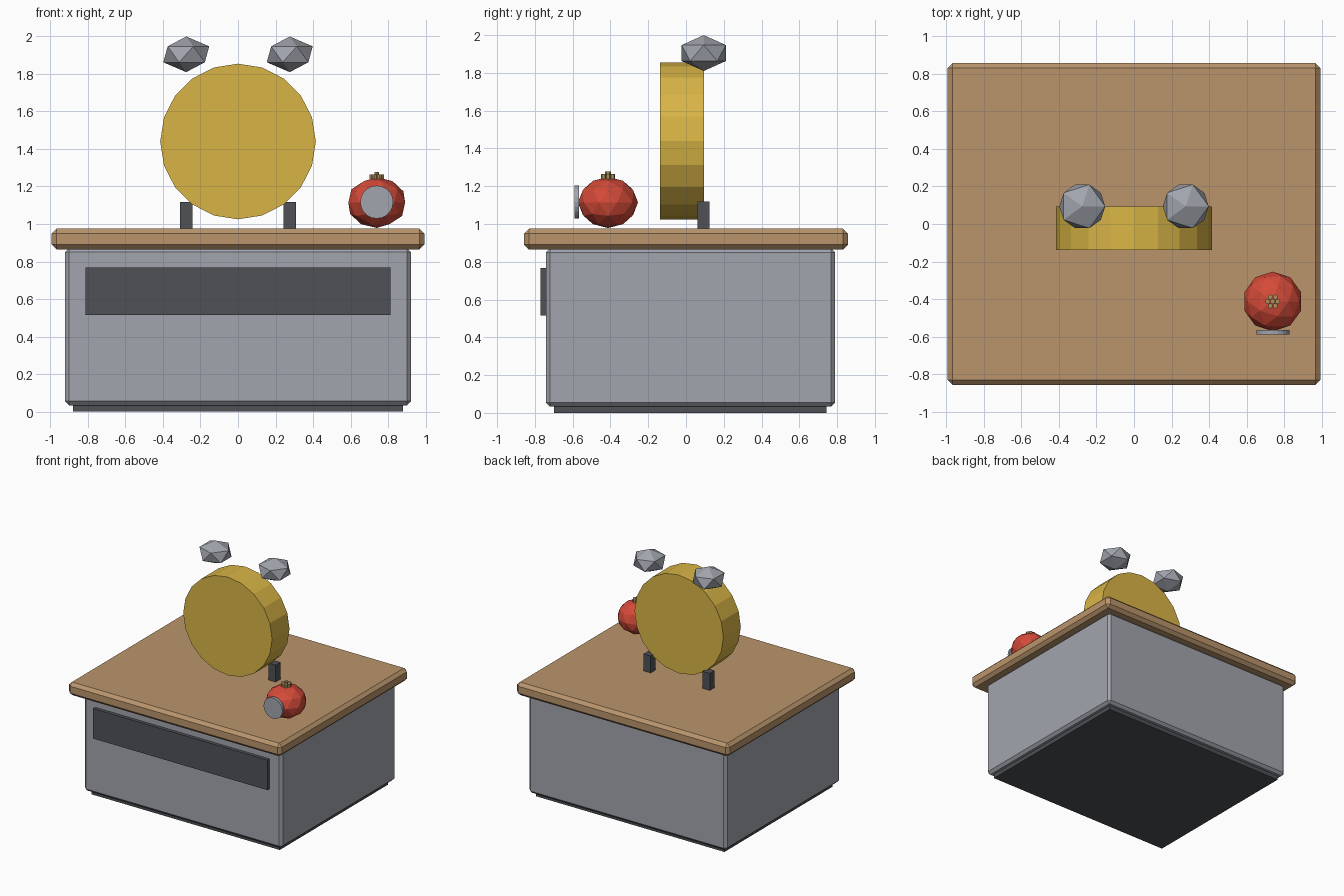
import bpy, math

if "Cube" in bpy.data.objects:
    bpy.data.objects.remove(bpy.data.objects["Cube"])


def srgb(r, g, b):
    lin = lambda c: c / 12.92 if c <= 0.04045 else ((c + 0.055) / 1.055) ** 2.4
    return [lin(c / 255) for c in (r, g, b)] + [1.0]


def material(name, rgb):
    m = bpy.data.materials.new(name)
    m.diffuse_color = srgb(*rgb)
    m.use_nodes = True
    m.node_tree.nodes["Principled BSDF"].inputs["Base Color"].default_value = m.diffuse_color
    return m


WOOD = material("wood", (186, 149, 108))
GREY = material("grey_metal", (162, 165, 174))
DARK = material("dark_grey", (78, 81, 86))
GOLD = material("gold", (217, 181, 70))
RED = material("red", (212, 74, 56))
TAN = material("stem_tan", (172, 142, 92))


def finish(name, mat):
    ob = bpy.context.object
    ob.name = name
    ob.data.materials.append(mat)
    return ob


def box(name, x, y, z, mat, bevel=0):
    """Box from (min, max) ranges, with an optional flat chamfer."""
    rng = (x, y, z)
    bpy.ops.mesh.primitive_cube_add(size=1, location=[(a + b) / 2 for a, b in rng])
    ob = finish(name, mat)
    ob.scale = [b - a for a, b in rng]
    bpy.ops.object.transform_apply(location=False, rotation=False, scale=True)
    if bevel:
        mod = ob.modifiers.new("chamfer", 'BEVEL')
        mod.width = bevel
        mod.segments = 1
    return ob


def disc(name, sides, r, loc, depth, mat, rot=(0, 0, 0)):
    bpy.ops.mesh.primitive_cylinder_add(vertices=sides, radius=r, depth=depth,
                                        location=loc, rotation=rot)
    return finish(name, mat)


def ball(name, sub, loc, r, rz, mat):
    bpy.ops.mesh.primitive_ico_sphere_add(subdivisions=sub, radius=1, location=loc)
    ob = finish(name, mat)
    ob.scale = (r, r, rz)
    return ob


FACING = (math.pi / 2, 0, 0)

# Cabinet
box("plinth", (-0.88, 0.88), (-0.70, 0.744), (0, 0.06), DARK)
box("cabinet_body", (-0.923, 0.923), (-0.742, 0.789), (0.033, 0.872), GREY, 0.022)
box("drawer_panel", (-0.814, 0.814), (-0.771, -0.73), (0.515, 0.768), DARK)
box("table_top", (-0.994, 0.994), (-0.858, 0.858), (0.865, 0.975), WOOD, 0.026)

# Alarm clock
disc("clock_body", 20, 0.415, (0, -0.022, 1.44), 0.232, GOLD, FACING)
for side, s in (("left", -1), ("right", 1)):
    cx = 0.276 * s
    box(side + "_clock_leg", (cx - 0.034, cx + 0.034), (0.06, 0.125), (0.97, 1.118), DARK)
    ball(side + "_bell", 1, (cx, 0.094, 1.905), 0.137, 0.095, GREY)

# Small round timer with a dial on its front and a stem on top
TX, TY = 0.74, -0.413
ball("timer_body", 2, (TX, TY, 1.114), 0.159, 0.135, RED)
disc("timer_dial", 20, 0.088, (TX, -0.578, 1.117), 0.024, GREY, FACING)
disc("timer_stem", 6, 0.015, (TX, TY, 1.257), 0.04, TAN)
for i in range(6):
    a = i * math.pi / 3
    disc("stem_leaf", 6, 0.0145, (TX + 0.027 * math.cos(a), TY + 0.027 * math.sin(a), 1.252),
         0.026, TAN)
